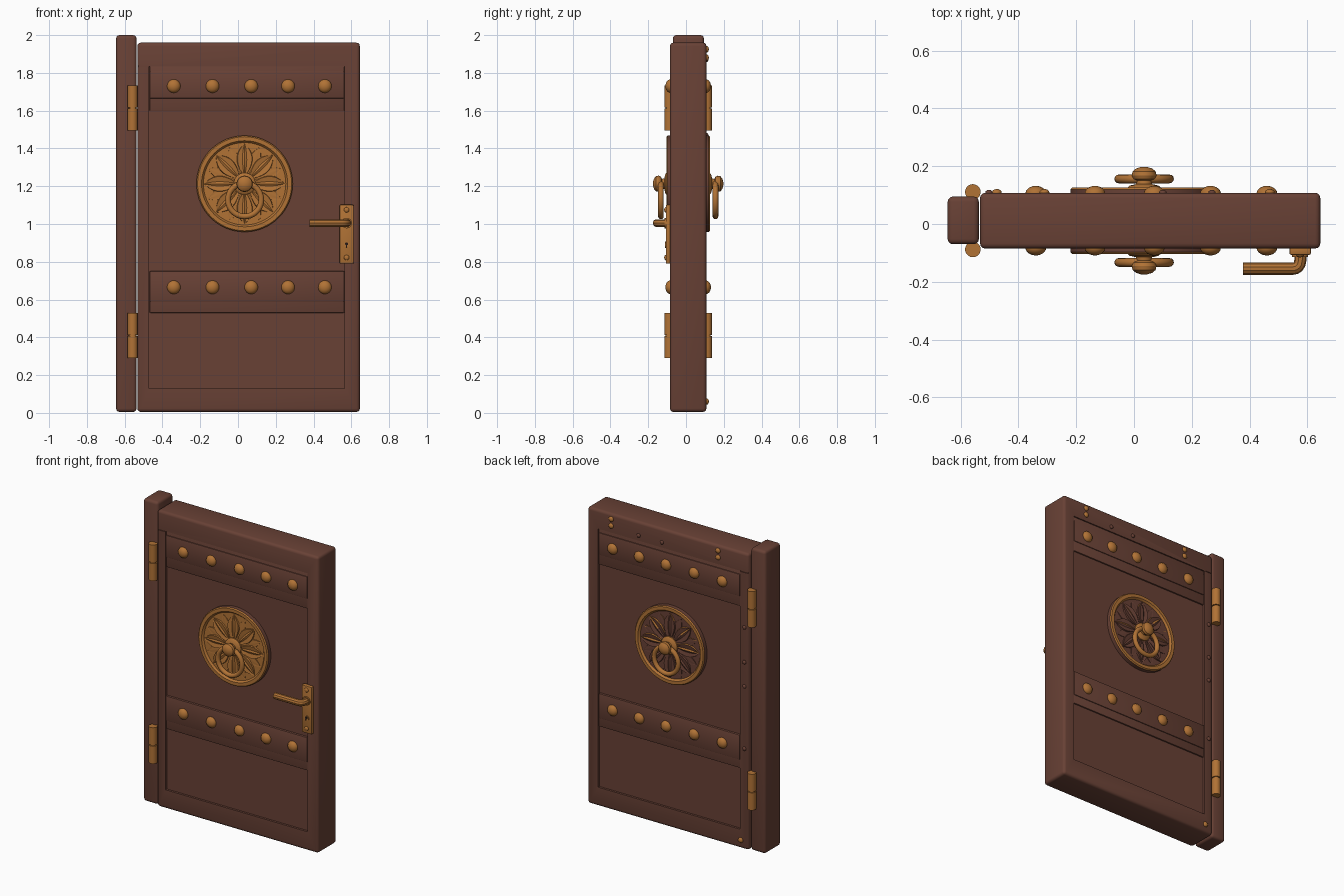
import bpy, bmesh
from math import sin, cos, pi, hypot
from mathutils import Matrix, Vector

cube = bpy.data.objects.get("Cube")
if cube:
    bpy.data.objects.remove(cube, do_unlink=True)


def material(name, rgb):
    m = bpy.data.materials.new(name)
    m.use_nodes = True
    m.diffuse_color = (*rgb, 1)
    m.node_tree.nodes["Principled BSDF"].inputs["Base Color"].default_value = (*rgb, 1)
    return m


WOOD = material("brown wood", (0.14, 0.053, 0.036))
BRASS = material("aged brass", (0.44, 0.17, 0.036))
DARK = material("keyhole dark", (0.02, 0.01, 0.008))
parts = []
SIDES = (("front", -1), ("back", 1))


def face_y(side, d=0.0):
    """Y at distance d outside the front (-1) or back (1) of the leaf."""
    return 0.0115 + side * (0.0965 + d)


def finish(name, bm, *mats):
    bmesh.ops.recalc_face_normals(bm, faces=bm.faces)
    mesh = bpy.data.meshes.new(name)
    bm.to_mesh(mesh)
    bm.free()
    for m in mats:
        mesh.materials.append(m)
    ob = bpy.data.objects.new(name, mesh)
    bpy.context.collection.objects.link(ob)
    parts.append(ob)
    return ob


def add_box(bm, x, y, z):
    size = [abs(b - a) for a, b in (x, y, z)]
    mid = [(a + b) / 2 for a, b in (x, y, z)]
    bmesh.ops.create_cube(bm, size=1, matrix=Matrix.Translation(mid) @ Matrix.Diagonal((*size, 1)))


def box(name, x, y, z, mat, bevel=0.004, segments=2):
    bm = bmesh.new()
    add_box(bm, x, y, z)
    bmesh.ops.bevel(bm, geom=bm.edges[:], offset=bevel, segments=segments,
                    profile=0.5, affect='EDGES')
    return finish(name, bm, mat)


def balls(name, spots, radius, mat, flat=1.0):
    bm = bmesh.new()
    for p in spots:
        bmesh.ops.create_uvsphere(bm, u_segments=20, v_segments=12, radius=radius,
                                  matrix=Matrix.Translation(p) @ Matrix.Diagonal((1, flat, 1, 1)))
    return finish(name, bm, mat)


def lathe(name, profile, centre, side, *mats, steps=48):
    """Spin (radius, distance) points about an axis pointing out of the leaf."""
    bm = bmesh.new()
    cx, cz = centre
    vs = [bm.verts.new((cx + r, face_y(side, d), cz)) for r, d in profile]
    es = [bm.edges.new(pair) for pair in zip(vs, vs[1:])]
    bmesh.ops.spin(bm, geom=vs + es, cent=(cx, 0, cz), axis=(0, 1, 0),
                   angle=2 * pi, steps=steps)
    bmesh.ops.remove_doubles(bm, verts=bm.verts, dist=0.0001)
    return finish(name, bm, *mats)


# Post and door leaf
box("hinge_post", (-0.645, -0.537), (-0.07, 0.095), (0.005, 2.0), WOOD, 0.018, 3)
leaf = box("door_leaf", (-0.533, 0.645), (face_y(-1), face_y(1)), (0.005, 1.96), WOOD, 0.018, 3)

# Recessed field and the joint groove of the hinge stile, on both sides
bm = bmesh.new()
for _, s in SIDES:
    deep = (face_y(s, -0.014), face_y(s, 0.05))
    add_box(bm, (-0.47, 0.565), deep, (0.13, 1.835))
    add_box(bm, (-0.527, -0.475), (face_y(s, -0.005), face_y(s, 0.05)), (1.831, 1.838))
cutter = finish("panel_cutter", bm)
parts.remove(cutter)
cutter.hide_render = True
mod = leaf.modifiers.new("panels", 'BOOLEAN')
mod.operation = 'DIFFERENCE'
mod.solver = 'EXACT'
mod.object = cutter
bpy.context.view_layer.objects.active = leaf
bpy.ops.object.modifier_apply(modifier=mod.name)
bpy.data.objects.remove(cutter, do_unlink=True)

# Stepped cross bands and their studs
STUD_X = (-0.34, -0.135, 0.07, 0.265, 0.46)
for label, s in SIDES:
    inner = face_y(s, -0.03)
    for band, low, step, high, top in (("upper", 1.598, 1.665, 1.81, 1.835),
                                       ("lower", 0.53, 0.587, 0.75, 0.75)):
        box(f"{label}_{band}_band", (-0.468, 0.563), (inner, face_y(s, -0.005)), (low, top), WOOD)
        box(f"{label}_{band}_band_face", (-0.467, 0.562), (inner, face_y(s, 0.0)), (step, high), WOOD)
    balls(f"{label}_studs", [(x, face_y(s, -0.003), z) for x in STUD_X for z in (1.73, 0.665)],
          0.036, BRASS, 0.75)

# Medallion, petals, knob and ring pull
CX, CZ = 0.035, 1.213
DISC = [(0, -0.02), (0.255, -0.02), (0.255, 0.012), (0.249, 0.019), (0.228, 0.019),
        (0.218, 0.007), (0, 0.007)]
KNOB = [(0, 0), (0.058, 0), (0.058, 0.018), (0.05, 0.025), (0.028, 0.03), (0.026, 0.042),
        (0.038, 0.048), (0.043, 0.06), (0.04, 0.074), (0.028, 0.084), (0.012, 0.089), (0, 0.09)]


def petals(name, side, turn, length, width, height, *mats):
    bm = bmesh.new()
    rows = 9
    for k in range(8):
        a = turn + k * pi / 4
        out, across = Vector((sin(a), 0, cos(a))), Vector((cos(a), 0, -sin(a)))
        grid = []
        for i in range(rows):
            t = i / (rows - 1)
            w = width * sin(pi * t ** 1.15) ** 0.8 if 0 < i < rows - 1 else 0.002
            r = 0.035 + (length - 0.035) * t
            rise = height * (0.35 + 0.65 * sin(pi * t))
            # raised lip, dished blade and central vein
            section = ((-1, -0.01), (-0.85, rise), (-0.25, rise * 0.55), (0, rise * 0.95),
                       (0.25, rise * 0.55), (0.85, rise), (1, -0.01))
            row = []
            for u, h in section:
                p = Vector((CX, face_y(side, 0.006 + h), CZ)) + out * r + across * (u * w)
                row.append(bm.verts.new(p))
            grid.append(row)
        for a_row, b_row in zip(grid, grid[1:]):
            for j in range(len(a_row) - 1):
                bm.faces.new((a_row[j], a_row[j + 1], b_row[j + 1], b_row[j]))
    ob = finish(name, bm, *mats)
    for p in ob.data.polygons:
        if p.normal.y * side < 0:
            p.flip()
    return ob


for label, s in SIDES:
    disc = lathe(f"{label}_medallion", DISC, (CX, CZ), s, WOOD, BRASS, steps=64)
    for p in disc.data.polygons:
        r = hypot(p.center.x - CX, p.center.z - CZ)
        p.material_index = int(r < 0.2525 and (s < 0 or r > 0.222))
    for layer, turn, length, width, height in (("outer", pi / 8, 0.208, 0.034, 0.006),
                                               ("inner", 0, 0.212, 0.046, 0.013)):
        ob = petals(f"{label}_{layer}_petals", s, turn, length, width, height, WOOD, BRASS)
        for p in ob.data.polygons:
            # worn back carving keeps brass on its upward slopes only
            p.material_index = int(s < 0 or (p.normal.z > 0.3 and p.center.z > CZ))
    lathe(f"{label}_knob", KNOB, (CX, CZ), s, BRASS, steps=32)
    bpy.ops.mesh.primitive_torus_add(major_radius=0.088, minor_radius=0.015, major_segments=40,
                                     minor_segments=12, location=(CX, face_y(s, 0.048), 1.128),
                                     rotation=(pi / 2, 0, 0))
    ring = bpy.context.object
    ring.name = f"{label}_ring_pull"
    ring.data.materials.append(BRASS)
    parts.append(ring)

# Hinge barrels, each of two knuckles on a pin
for label, s in SIDES:
    for place, z in (("upper", 1.615), ("lower", 0.41)):
        bm = bmesh.new()
        for dz, h, r in ((-0.061, 0.116, 0.027), (0.061, 0.116, 0.027), (0, 0.238, 0.02)):
            bmesh.ops.create_cone(bm, cap_ends=True, segments=20, radius1=r, radius2=r, depth=h,
                                  matrix=Matrix.Translation((-0.558, face_y(s, 0.003), z + dz)))
        finish(f"{label}_{place}_hinge", bm, BRASS)

# Lock plate with screws and keyhole
box("lock_plate", (0.538, 0.612), (face_y(-1, 0.022), face_y(-1, -0.01)), (0.79, 1.102), BRASS, 0.006)
balls("lock_plate_screws", [(0.575, face_y(-1, 0.022), z) for z in (1.075, 0.822)], 0.014, BRASS, 0.6)
lathe("lock_cylinder", [(0, 0), (0.018, 0), (0.018, 0.025), (0, 0.025)], (0.575, 0.89), -1, BRASS, steps=20)
lathe("keyhole", [(0, 0.02), (0.008, 0.02), (0.008, 0.027), (0, 0.027)], (0.575, 0.895), -1, DARK, steps=16)
box("keyhole_slot", (0.572, 0.578), (face_y(-1, 0.027), face_y(-1, 0.02)), (0.876, 0.893), DARK, 0.001, 1)
lathe("handle_rose", [(0, 0), (0.028, 0), (0.028, 0.03), (0, 0.03)], (0.575, 1.005), -1, BRASS, steps=24)

# Lever handle swept along a bent path
curve = bpy.data.curves.new("lever_handle", 'CURVE')
curve.dimensions = '3D'
curve.bevel_depth = 0.021
curve.bevel_resolution = 3
curve.use_fill_caps = True
path = [(0.578, -0.095), (0.576, -0.125)]
path += [(0.55 + 0.025 * cos(a * pi / 8), -0.13 - 0.025 * sin(a * pi / 8)) for a in range(1, 5)]
path += [(0.378, -0.155)]
line = curve.splines.new('POLY')
line.points.add(len(path) - 1)
for pt, (x, y) in zip(line.points, path):
    pt.co = (x, y, 1.005, 1)
lever = bpy.data.objects.new("lever_handle", curve)
bpy.context.collection.objects.link(lever)
curve.materials.append(BRASS)
bpy.ops.object.select_all(action='DESELECT')
lever.select_set(True)
bpy.context.view_layer.objects.active = lever
bpy.ops.object.convert(target='MESH')
parts.append(bpy.context.object)

# Small fixings on the back
back = face_y(1, 0.001)
balls("back_brass_pins", [(x, back, z) for x in (0.47, -0.31) for z in (1.925, 1.88)]
      + [(-0.475, back, 0.06)], 0.017, BRASS, 0.7)
balls("back_wood_pegs", [(-0.502, back, z) for z in (1.47, 1.24, 1.08, 0.67)]
      + [(x, back, 1.87) for x in (0.27, 0.1)], 0.013, WOOD, 0.7)

# Soft shading with crisp edges
bpy.ops.object.select_all(action='DESELECT')
for ob in parts:
    ob.select_set(True)
bpy.context.view_layer.objects.active = leaf
bpy.ops.object.shade_smooth_by_angle(angle=0.6)
